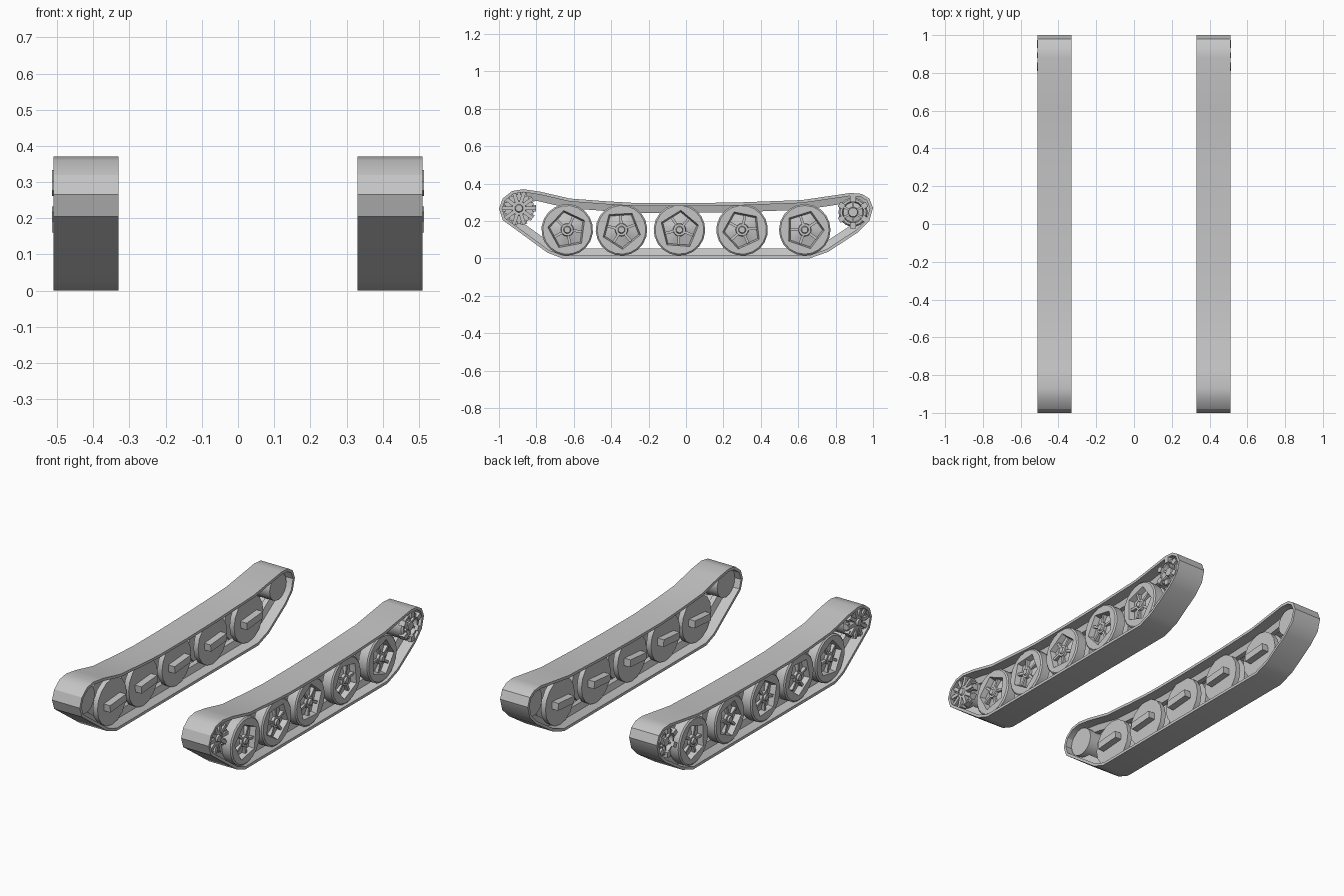
import bpy, bmesh, math
from mathutils import Vector, Matrix

cube = bpy.data.objects.get("Cube")
if cube:
    bpy.data.objects.remove(cube, do_unlink=True)

GREY = (0.56, 0.56, 0.56, 1)
steel = bpy.data.materials.new("track grey")
steel.use_nodes = True
steel.diffuse_color = GREY
steel.node_tree.nodes["Principled BSDF"].inputs["Base Color"].default_value = GREY


def finish(name, bm, angle=30):
    """Turn a left-hand part into an object mirrored to the right-hand side."""
    bmesh.ops.recalc_face_normals(bm, faces=bm.faces)
    mesh = bpy.data.meshes.new(name)
    bm.to_mesh(mesh)
    bm.free()
    mesh.materials.append(steel)
    ob = bpy.data.objects.new(name, mesh)
    bpy.context.collection.objects.link(ob)
    ob.modifiers.new("other side", 'MIRROR').use_mirror_merge = False
    bpy.ops.object.select_all(action='DESELECT')
    ob.select_set(True)
    bpy.context.view_layer.objects.active = ob
    bpy.ops.object.shade_smooth_by_angle(angle=math.radians(angle))


def skin(bm, rings, closed=False):
    """Join successive vertex rings with quads; cap the ends unless closed."""
    rings = [[bm.verts.new(p) for p in r] for r in rings]
    pairs = list(zip(rings, rings[1:])) + ([(rings[-1], rings[0])] if closed else [])
    for a, b in pairs:
        for i in range(len(a)):
            j = (i + 1) % len(a)
            bm.faces.new((a[i], a[j], b[j], b[i]))
    if not closed:
        bm.faces.new(rings[0])
        bm.faces.new(rings[-1])


def turned(bm, y, z, loops, n=20, sides=5, turn=0.0):
    """Turned part along x; loops are (x, radius, polygonal?)."""
    rings = []
    for x, r, poly in loops:
        ring = []
        for i in range(n):
            a = 2 * math.pi * i / n
            step = 2 * math.pi / sides
            k = math.cos(step / 2) / math.cos(a % step - step / 2) if poly else 1
            ring.append((x, y + r * k * math.cos(a + turn), z + r * k * math.sin(a + turn)))
        rings.append(ring)
    skin(bm, rings)


def block(bm, centre, size, turn=0.0, radius=0.0):
    """Box pushed out by radius, then turned about the x axis at centre."""
    m = (Matrix.Translation(centre) @ Matrix.Rotation(turn, 4, 'X')
         @ Matrix.Translation((0, radius, 0)) @ Matrix.Diagonal((*size, 1)))
    bmesh.ops.create_cube(bm, size=1, matrix=m)


# Track band: side outline swept with a thin rim and a central guide ridge
outline = [Vector(p) for p in (
    (-.87, .37), (-.93, .36), (-.98, .32), (-1, .265), (-.98, .205), (-.74, .03),
    (-.66, 0), (.66, 0), (.76, .035), (.92, .14), (.98, .2), (1, .27), (.98, .32),
    (.94, .345), (.88, .35), (.62, .312), (.3, .3), (0, .295), (-.25, .295),
    (-.42, .305), (-.62, .32), (-.78, .357))]


def inset(d):
    pts = []
    for i, p in enumerate(outline):
        a = (p - outline[i - 1]).normalized()
        b = (outline[(i + 1) % len(outline)] - p).normalized()
        na, nb = Vector((-a.y, a.x)), Vector((-b.y, b.x))
        pts.append(p + (na + nb) * d / (1 + na.dot(nb)))
    return pts


section = [(.33, 0), (.51, 0), (.51, .016), (.445, .016), (.435, .052), (.405, .052),
           (.395, .016), (.33, .016)]
bm = bmesh.new()
skin(bm, [[(x, p.x, p.y) for p in inset(d)] for x, d in section], closed=True)
finish("track_band", bm)

# Road wheels: dished outer wheel, plain inner disc, axle and suspension block
WHEEL_Z = .153
for number, y in enumerate((-.635, -.345, -.035, .3, .635), 1):
    turn = number * .5
    bm = bmesh.new()
    turned(bm, y, WHEEL_Z, [(.435, .138, 0), (.49, .138, 0), (.497, .13, 0), (.497, .105, 1),
                            (.465, .095, 1), (.478, .035, 0), (.492, .032, 0),
                            (.492, .02, 0), (.502, .016, 0)], turn=turn)
    for k in range(5):
        block(bm, (.478, y, WHEEL_Z), (.022, .058, .014),
              turn + 2 * math.pi * (k + .5) / 5, .05)
    finish(f"road_wheel_{number}", bm)

    bm = bmesh.new()
    turned(bm, y, WHEEL_Z, [(.375, .136, 0), (.405, .136, 0)], n=16)
    turned(bm, y, WHEEL_Z, [(.39, .04, 0), (.45, .04, 0)], n=12)
    finish(f"inner_wheel_{number}", bm)

    bm = bmesh.new()
    block(bm, (.357, y, WHEEL_Z), (.045, .15, .042), .08)
    finish(f"suspension_block_{number}", bm)

# Front sprocket: drum with a ring of radial teeth around a hub
Y, Z = -.893, .268
bm = bmesh.new()
turned(bm, Y, Z, [(.365, .082, 0), (.47, .082, 0), (.47, .04, 0), (.495, .036, 0),
                  (.495, .022, 0), (.505, .018, 0)])
for k in range(10):
    a = 2 * math.pi * k / 10
    block(bm, (.482, Y, Z), (.034, .056, .02), a, .062)
    block(bm, (.475, Y, Z), (.03, .02, .036), a, .08)
finish("front_sprocket", bm)

# Rear idler: drum with a raised rim, six lugs and a small hub
Y, Z = .893, .247
bm = bmesh.new()
turned(bm, Y, Z, [(.365, .078, 0), (.49, .078, 0), (.5, .07, 0), (.5, .058, 0),
                  (.475, .052, 0), (.48, .028, 0), (.5, .024, 0)], n=18)
for k in range(6):
    a = 2 * math.pi * (k + .5) / 6
    block(bm, (.495, Y, Z), (.038, .032, .03), a, .07)
    block(bm, (.482, Y, Z), (.02, .04, .012), a, .042)
finish("rear_idler", bm)
